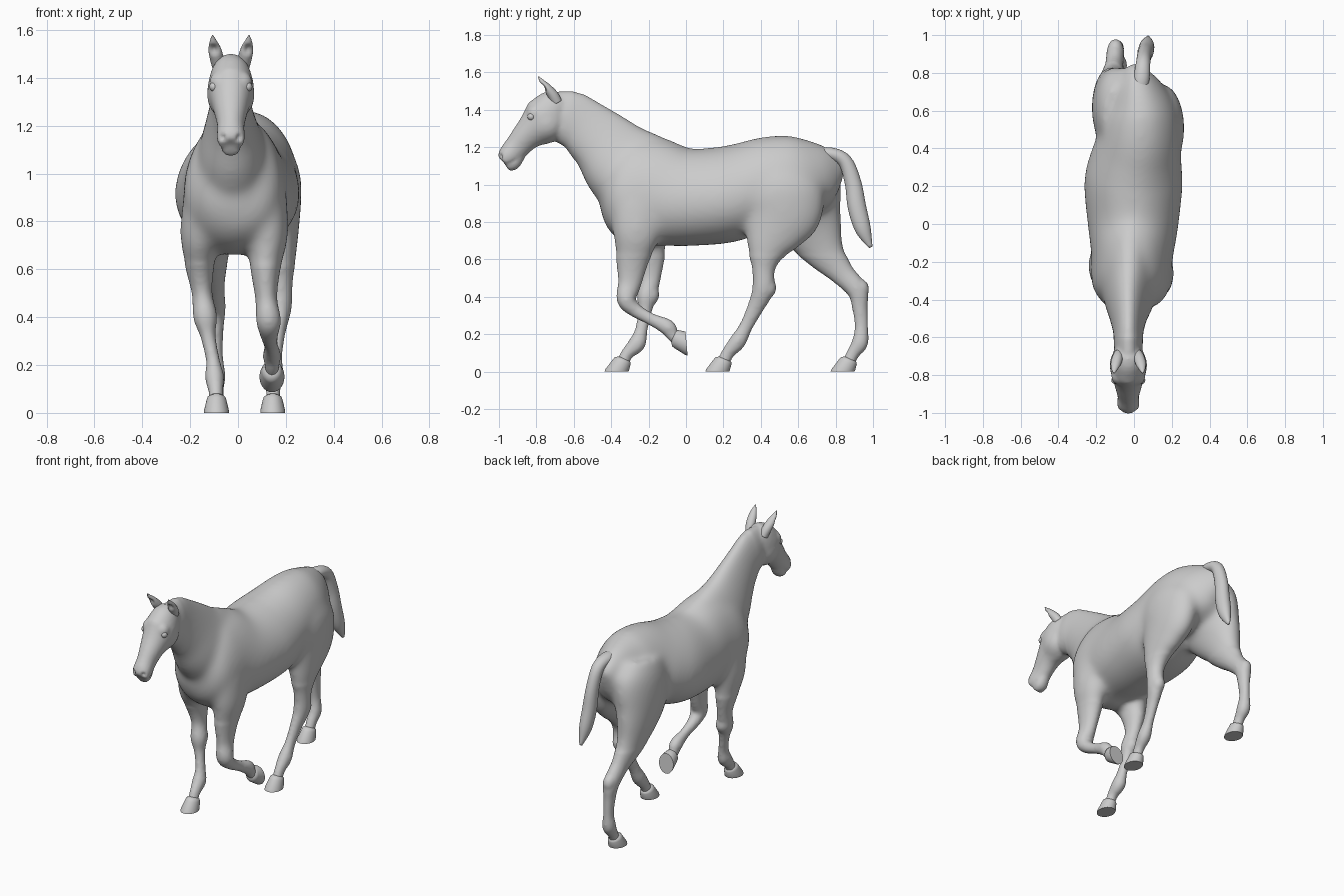
import bpy, bmesh
from math import sin, cos, pi, radians
from mathutils import Vector, Matrix


def catmull(p0, p1, p2, p3, t):
    return [0.5 * (2 * b + (c - a) * t + (2 * a - 5 * b + 4 * c - d) * t * t
                   + (3 * b - a - 3 * c + d) * t ** 3) for a, b, c, d in zip(p0, p1, p2, p3)]


def loft(bm, rows, egg=0.0, n=28, steps=5):
    """Closed tube through rows of (x, y, z, half width, half depth)."""
    pts = []
    for i in range(len(rows) - 1):
        quad = [rows[min(max(i + k, 0), len(rows) - 1)] for k in (-1, 0, 1, 2)]
        pts += [catmull(*quad, s / steps) for s in range(steps)]
    pts.append(rows[-1])
    rings = []
    for i, p in enumerate(pts):
        t = (Vector(pts[min(i + 1, len(pts) - 1)][:3]) - Vector(pts[max(i - 1, 0)][:3])).normalized()
        u = (Vector((1, 0, 0)) - t * t.x).normalized()
        v = u.cross(t)
        ring = []
        for k in range(n):
            a = 2 * pi * k / n
            w = p[3] * cos(a) * (1 - egg * sin(a))
            ring.append(bm.verts.new(Vector(p[:3]) + u * w + v * (p[4] * sin(a))))
        rings.append(ring)
    faces = [bm.faces.new((r[k], r[(k + 1) % n], q[(k + 1) % n], q[k]))
             for r, q in zip(rings, rings[1:]) for k in range(n)]
    faces += [bm.faces.new(rings[0][::-1]), bm.faces.new(rings[-1])]
    bmesh.ops.recalc_face_normals(bm, faces=faces)


def finish(name, bm, angle=180):
    me = bpy.data.meshes.new(name)
    bm.to_mesh(me)
    bm.free()
    ob = bpy.data.objects.new(name, me)
    bpy.context.collection.objects.link(ob)
    bpy.ops.object.select_all(action='DESELECT')
    bpy.context.view_layer.objects.active = ob
    ob.select_set(True)
    bpy.ops.object.shade_smooth_by_angle(angle=radians(angle))
    return ob


def sculpt(bm, centre, radius, amount):
    """Push the surface in (negative) or out (positive) around a point."""
    bm.normal_update()
    c = Vector(centre)
    moves = [(v, v.normal * amount * (1 - ((v.co - c).length / radius) ** 2) ** 2)
             for v in bm.verts if (v.co - c).length < radius]
    for v, d in moves:
        v.co += d


CX = -0.03  # the head is turned slightly off centre
bm = bmesh.new()

# Trunk
loft(bm, [(-.025, -.46, .945, .06, .07), (-.025, -.43, .945, .135, .16), (-.02, -.36, .945, .195, .245),
          (-.015, -.27, .95, .212, .295), (-.01, -.17, .957, .215, .29), (-.005, 0, .932, .24, .262),
          (-.003, .2, .945, .26, .26), (.01, .32, .98, .245, .25), (.03, .45, 1.03, .215, .23),
          (.035, .58, 1.03, .195, .23), (.02, .70, 1.035, .145, .19), (0, .79, 1.03, .085, .14),
          (-.01, .83, 1.02, .04, .08)], egg=.12)
# Neck
loft(bm, [(CX, -.73, 1.44, .055, .075), (CX, -.65, 1.38, .073, .145), (CX, -.55, 1.318, .08, .155),
          (CX, -.44, 1.22, .105, .187), (-.025, -.335, 1.11, .14, .232), (-.02, -.2, 1.01, .165, .26),
          (-.01, -.06, .96, .17, .25)], egg=.2)
# Head and lower lip
loft(bm, [(CX, -.66, 1.445, .06, .075), (CX, -.705, 1.405, .085, .11), (CX, -.758, 1.34, .096, .127),
          (CX, -.845, 1.267, .073, .083), (CX, -.905, 1.2, .057, .068), (CX, -.95, 1.15, .059, .06),
          (CX, -.977, 1.122, .05, .042)], egg=.06)
loft(bm, [(CX, -.875, 1.165, .03, .022), (CX, -.92, 1.115, .042, .036), (CX, -.955, 1.088, .03, .02)])
# Standing front leg
loft(bm, [(-.14, -.23, .92, .085, .15), (-.158, -.22, .75, .085, .13), (-.16, -.195, .62, .062, .086),
          (-.15, -.19, .5, .043, .055), (-.137, -.21, .4, .05, .052), (-.125, -.22, .32, .032, .036),
          (-.105, -.24, .22, .029, .034), (-.098, -.262, .15, .04, .046), (-.093, -.315, .095, .031, .034),
          (-.091, -.34, .04, .03, .034)])
# Raised front leg
loft(bm, [(.12, -.25, .9, .085, .15), (.125, -.265, .74, .085, .13), (.115, -.285, .61, .064, .092),
          (.118, -.3, .48, .046, .064), (.128, -.318, .385, .052, .052), (.13, -.27, .328, .038, .038),
          (.138, -.185, .28, .029, .033), (.142, -.1, .238, .038, .043), (.142, -.072, .195, .03, .034),
          (.142, -.03, .16, .027, .032)])
# Hind leg placed forward
loft(bm, [(.1, .5, 1.1, .11, .17), (.135, .5, .98, .127, .232), (.15, .51, .86, .115, .225),
          (.165, .47, .75, .09, .172), (.175, .43, .65, .069, .11), (.18, .415, .55, .049, .062),
          (.177, .412, .44, .047, .058), (.165, .37, .34, .034, .044), (.155, .32, .24, .03, .036),
          (.15, .275, .16, .04, .044), (.147, .225, .1, .031, .035), (.146, .195, .04, .03, .034)])
# Hind leg placed backward
loft(bm, [(-.05, .56, 1.1, .125, .19), (-.08, .585, 1, .135, .24), (-.1, .625, .87, .125, .222),
          (-.115, .68, .755, .1, .17), (-.115, .75, .63, .072, .107), (-.105, .835, .525, .049, .066),
          (-.098, .915, .435, .046, .055), (-.095, .93, .34, .034, .042), (-.093, .938, .24, .03, .036),
          (-.092, .93, .155, .04, .044), (-.09, .895, .1, .031, .035), (-.09, .865, .04, .03, .034)])

# Fuse the parts into one skin
rough = finish("rough_body", bm)
mod = rough.modifiers.new("fuse", 'REMESH')
mod.mode, mod.voxel_size = 'VOXEL', .0105
fused = bpy.data.meshes.new_from_object(rough.evaluated_get(bpy.context.evaluated_depsgraph_get()))
bpy.data.objects.remove(rough)
bm = bmesh.new()
bm.from_mesh(fused)
bpy.data.meshes.remove(fused)
torso = [v for v in bm.verts if v.co.z > .62 and v.co.y > -.6]
for verts, rounds in ((torso, 35), (bm.verts[:], 3)):
    for i in range(rounds):
        bmesh.ops.smooth_vert(bm, verts=verts, factor=.5, use_axis_x=True, use_axis_y=True, use_axis_z=True)

# Facial and muscle detail
for s in (-1, 1):
    sculpt(bm, (CX + s * .07, -.825, 1.39), .045, .01)      # brow
    sculpt(bm, (CX + s * .085, -.73, 1.29), .085, .008)     # cheek
    sculpt(bm, (CX + s * .034, -.99, 1.15), .022, -.016)    # nostril
    for k in range(4):                                      # mouth line
        sculpt(bm, (CX + s * .05, -.96 + .015 * k, 1.103 + .008 * k), .016, -.003)
# Points of hock and backs of knees
for point in ((.175, .46, .44), (-.098, .965, .46), (-.137, -.165, .4)):
    sculpt(bm, point, .055, .012)
finish("horse_body", bm)

# Ears
for s, name in ((-1, "ear_left"), (1, "ear_right")):
    bm = bmesh.new()
    loft(bm, [(CX + s * .05, -.69, 1.44, .026, .028), (CX + s * .058, -.712, 1.48, .029, .028),
              (CX + s * .068, -.745, 1.522, .026, .021), (CX + s * .074, -.773, 1.555, .014, .011),
              (CX + s * .076, -.79, 1.579, .002, .002)], n=20, steps=6)
    sculpt(bm, (CX + s * .072, -.768, 1.515), .035, -.016)
    finish(name, bm)

# Eyes
for s, name in ((-1, "eye_left"), (1, "eye_right")):
    bm = bmesh.new()
    bmesh.ops.create_uvsphere(bm, u_segments=20, v_segments=12, radius=.02,
                              matrix=Matrix.Translation((CX + s * .07, -.827, 1.363)))
    finish(name, bm)

# Tail
bm = bmesh.new()
loft(bm, [(.03, .68, 1.16, .035, .03), (.04, .77, 1.165, .042, .034), (.048, .85, 1.125, .038, .038),
          (.055, .893, 1.01, .038, .044), (.062, .914, .88, .042, .049), (.07, .947, .76, .036, .042),
          (.075, .988, .665, .008, .01)])
finish("tail", bm)

# Hooves: sole centre and pitch
for name, pos, pitch in (("hoof_front_left", (-.09, -.372, 0), 0), ("hoof_front_right", (.142, .003, .15), 95),
                         ("hoof_hind_right", (.145, .167, 0), 0), ("hoof_hind_left", (-.09, .837, 0), 0)):
    bm = bmesh.new()
    ring_of = [(2 * pi * k / 28) for k in range(28)]
    rings = []
    for y, z, a, b in ((0, 0, .052, .064), (.004, .01, .052, .063), (.028, .052, .042, .048),
                       (.033, .064, .038, .042), (.038, .072, .024, .026)):
        # the rim drops toward the heel
        rings.append([bm.verts.new((a * cos(t), y + b * sin(t), z * (1 - 5 * b * sin(t)))) for t in ring_of])
    for r, q in zip(rings, rings[1:]):
        for k in range(28):
            bm.faces.new((r[k], r[(k + 1) % 28], q[(k + 1) % 28], q[k]))
    bm.faces.new(rings[0][::-1])
    bm.faces.new(rings[-1])
    bm.transform(Matrix.Translation(pos) @ Matrix.Rotation(radians(pitch), 4, 'X'))
    finish(name, bm, 50)
